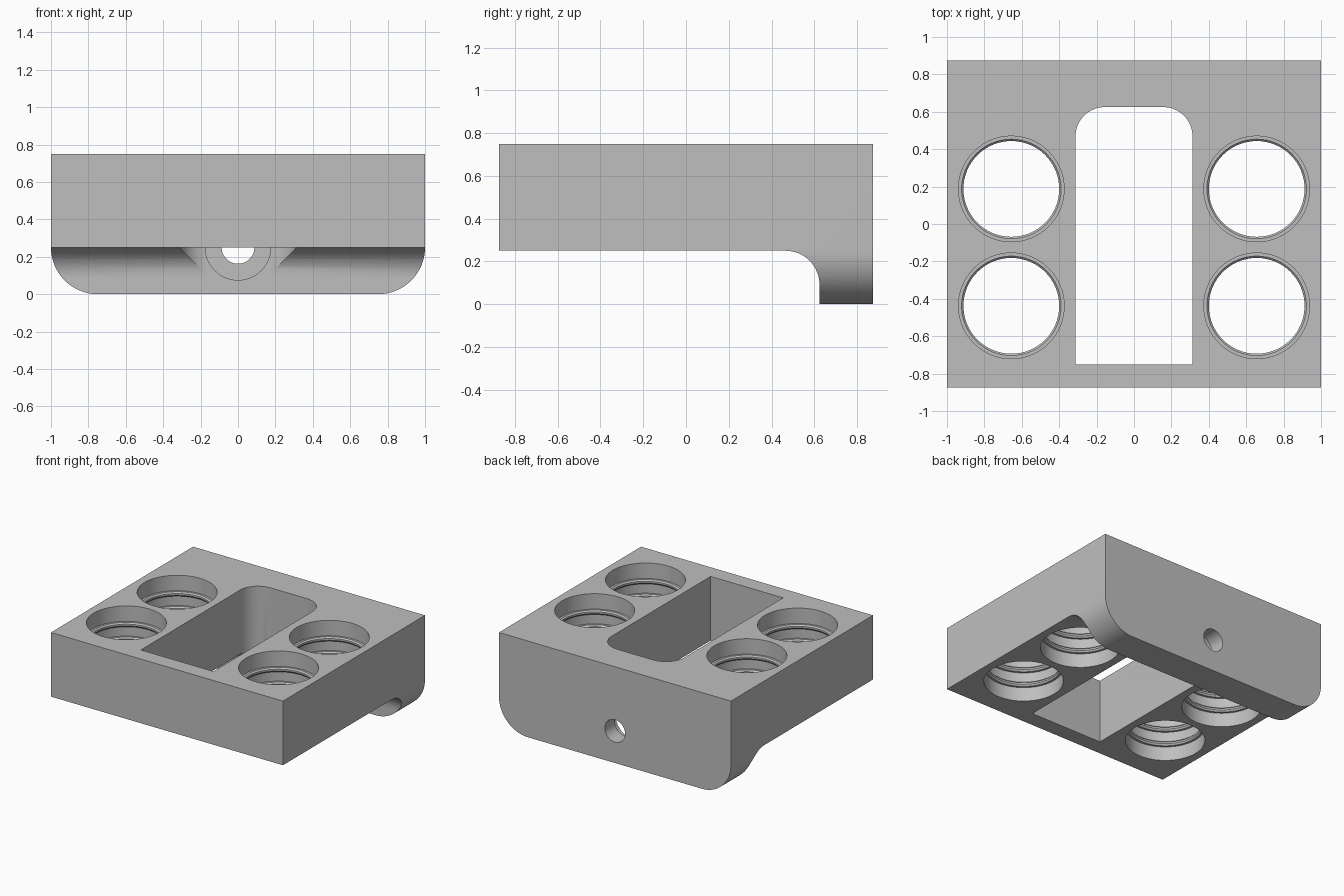
import bpy, bmesh, math
from mathutils import Matrix, Vector

cube = bpy.data.objects.get("Cube")
if cube:
    bpy.data.objects.remove(cube, do_unlink=True)

grey = bpy.data.materials.new("plain grey")
grey.use_nodes = True
colour = (0.52, 0.52, 0.52, 1)
grey.diffuse_color = colour
grey.node_tree.nodes["Principled BSDF"].inputs["Base Color"].default_value = colour


def arc(cx, cy, r, start, end, steps=16):
    angles = [math.radians(start + (end - start) * i / steps) for i in range(steps + 1)]
    return [(cx + r * math.cos(a), cy + r * math.sin(a)) for a in angles]


def finish(bm, name):
    bmesh.ops.recalc_face_normals(bm, faces=bm.faces)
    mesh = bpy.data.meshes.new(name)
    bm.to_mesh(mesh)
    bm.free()
    mesh.materials.append(grey)
    obj = bpy.data.objects.new(name, mesh)
    bpy.context.collection.objects.link(obj)
    return obj


def prism(name, points, place, low, high):
    """Extrude a 2D outline; place(u, v, w) maps it into space."""
    bm = bmesh.new()
    face = bm.faces.new([bm.verts.new(place(u, v, low)) for u, v in points])
    new = bmesh.ops.extrude_face_region(bm, geom=[face])["geom"]
    shift = Vector(place(0, 0, high)) - Vector(place(0, 0, low))
    bmesh.ops.translate(bm, vec=shift, verts=[g for g in new if isinstance(g, bmesh.types.BMVert)])
    return finish(bm, name)


def turned(name, profile, matrix, sides=64):
    """Closed solid of revolution about z from (radius, height) pairs."""
    bm = bmesh.new()
    rings = [[bm.verts.new((r * math.cos(math.tau * i / sides),
                            r * math.sin(math.tau * i / sides), z))
              for i in range(sides)] for r, z in profile]
    for a, b in zip(rings, rings[1:]):
        for i in range(sides):
            j = (i + 1) % sides
            bm.faces.new((a[i], a[j], b[j], b[i]))
    bm.faces.new(rings[0])
    bm.faces.new(rings[-1])
    bm.transform(matrix)
    return finish(bm, name)


def combine(target, tool, operation):
    mod = target.modifiers.new("cut", "BOOLEAN")
    mod.operation, mod.solver, mod.object = operation, "EXACT", tool
    bpy.context.view_layer.objects.active = target
    bpy.ops.object.modifier_apply(modifier=mod.name)
    bpy.data.objects.remove(tool, do_unlink=True)


# Body: plate with a filleted rear lip, swept across x
side = [(-0.875, 0.9), (-0.875, 0.25)] + arc(0.465, 0.09, 0.16, 90, 0)
side += [(0.625, -0.1), (0.875, -0.1), (0.875, 0.9)]
body = prism("mounting_block", side, lambda u, v, w: (w, u, v), -1.2, 1.2)

# Front outline rounds the lower corners of the lip
front = [(-1, 0.75)] + arc(-0.75, 0.25, 0.25, 180, 270) + arc(0.75, 0.25, 0.25, 270, 360)
front.append((1, 0.75))
combine(body, prism("outline", front, lambda u, v, w: (u, w, v), -1.2, 1.2), "INTERSECT")

# Central window with rounded rear corners
r = 0.156
window = [(-0.3125, -0.75), (0.3125, -0.75)] + arc(0.3125 - r, 0.625 - r, r, 0, 90)
window += arc(r - 0.3125, 0.625 - r, r, 90, 180)
combine(body, prism("window_cutter", window, lambda u, v, w: (u, v, w), -0.1, 1), "DIFFERENCE")

# Four ribbed bores
wide, ledge, narrow = 0.2825, 0.266, 0.256
bore = [(wide, 0.15), (wide, 0.36)]
for z in (0.36, 0.48, 0.595):
    bore += [(ledge, z), (narrow, z + 0.012), (narrow, z + 0.025), (ledge, z + 0.035), (wide, z + 0.035)]
    if z < 0.5:
        bore.append((wide, z + (0.12 if z < 0.4 else 0.115)))
bore.append((wide, 0.85))
for x in (-0.656, 0.656):
    for y in (-0.4375, 0.1875):
        combine(body, turned("bore_cutter", bore, Matrix.Translation((x, y, 0))), "DIFFERENCE")

# Counterbored screw hole through the lip
screw = [(0.175, 0.5), (0.175, 0.75), (0.0875, 0.75), (0.0875, 1)]
along_y = Matrix.Translation((0, 0, 0.25)) @ Matrix.Rotation(-math.pi / 2, 4, "X")
combine(body, turned("screw_cutter", screw, along_y, 48), "DIFFERENCE")

bpy.ops.object.select_all(action="DESELECT")
body.select_set(True)
bpy.context.view_layer.objects.active = body
bpy.ops.object.shade_smooth_by_angle(angle=math.radians(25))
